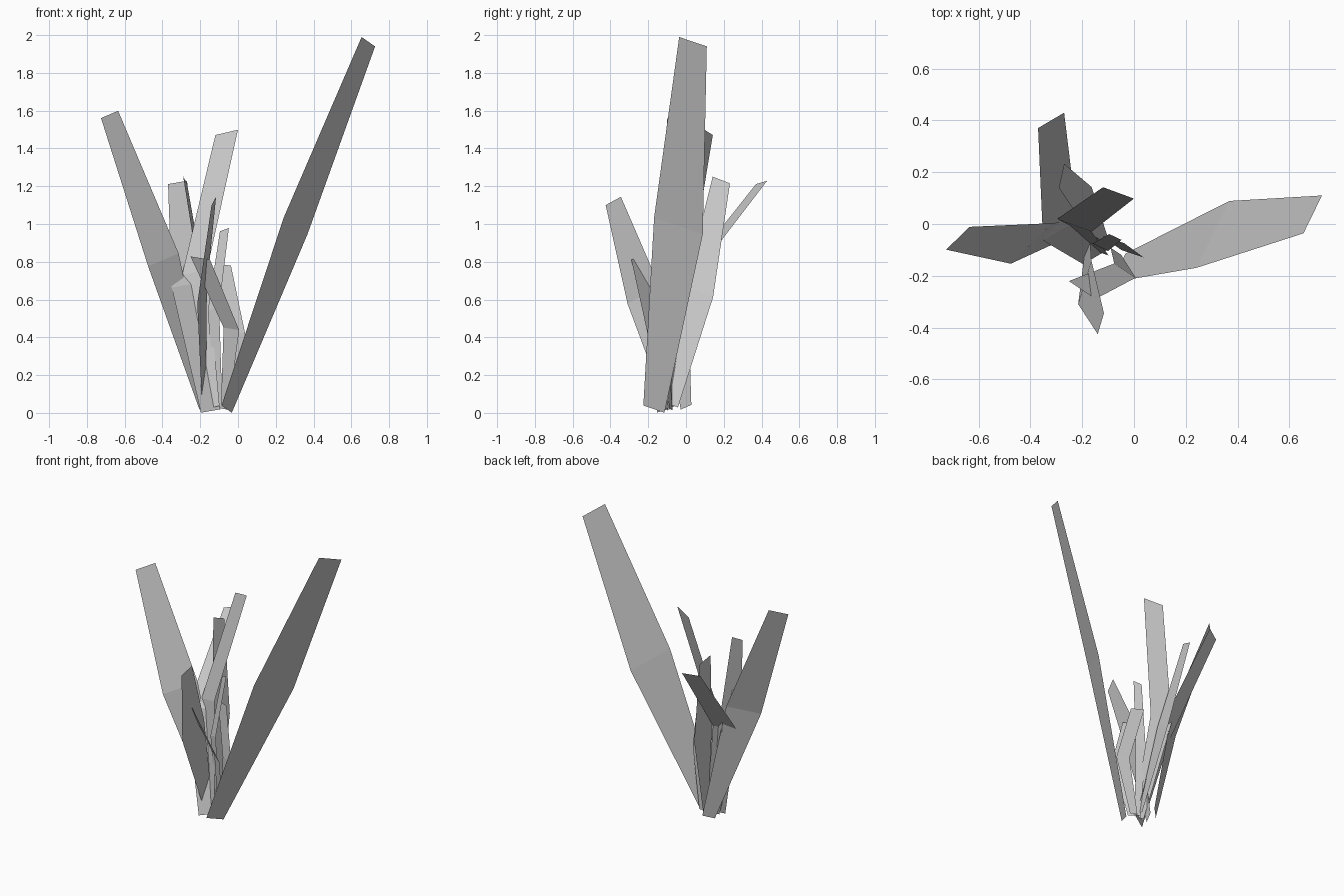
import bpy
from mathutils import Vector


def blade(name, across, base, middle, tip, widths):
    """Flat two-segment leaf: centre points, crosswise direction and a width at each."""
    side = Vector(across).normalized()
    verts = []
    for centre, width in zip((base, middle, tip), widths):
        for s in (-0.5, 0.5):
            p = Vector(centre) + side * width * s
            p.z = max(p.z, 0.0)
            verts.append(p)
    mesh = bpy.data.meshes.new(name)
    mesh.from_pydata(verts, [], [(0, 1, 3, 2), (2, 3, 5, 4)])
    obj = bpy.data.objects.new(name, mesh)
    bpy.context.collection.objects.link(obj)
    return obj


# Large outer leaves
blade("tall_right_leaf", (.43, .88, -.3),
      (-.06, -.17, .02), (.305, -.04, .99), (.69, .037, 1.965), (.13, .30, .17))
blade("tall_left_leaf", (.7, .68, .3),
      (-.175, 0, .03), (-.395, -.075, .81), (-.68, -.055, 1.58), (.085, .235, .132))

# Medium leaves
blade("upright_leaf", (.95, -.35, .22),
      (-.13, -.11, .03), (-.23, -.005, .745), (-.06, .12, 1.485), (.07, .145, .13))
blade("rear_leaf", (.85, .5, .15),
      (-.145, -.125, .01), (-.285, -.025, .675), (-.32, .4, 1.22), (.12, .155, .118))
blade("rear_side_leaf", (.2, .9, -.35),
      (-.11, -.07, .04), (-.18, .07, .64), (-.28, .187, 1.233), (.06, .16, .10))
blade("front_leaf", (.25, .83, .46),
      (-.18, -.07, .03), (-.19, -.225, .625), (-.128, -.385, 1.122), (.07, .20, .095))

# Small inner leaves
blade("bent_front_leaf", (.82, -.55, -.13),
      (-.07, -.105, .02), (-.035, -.18, .445), (-.2, -.255, .82), (.05, .10, .125))
blade("thin_inner_leaf", (.85, -.4, .3),
      (-.1, -.08, .02), (-.13, -.09, .55), (-.072, -.05, .97), (.04, .07, .055))
blade("short_inner_leaf", (.9, -.3, -.1),
      (-.065, -.08, .02), (-.005, -.115, .425), (-.08, -.06, .785), (.05, .09, .09))
